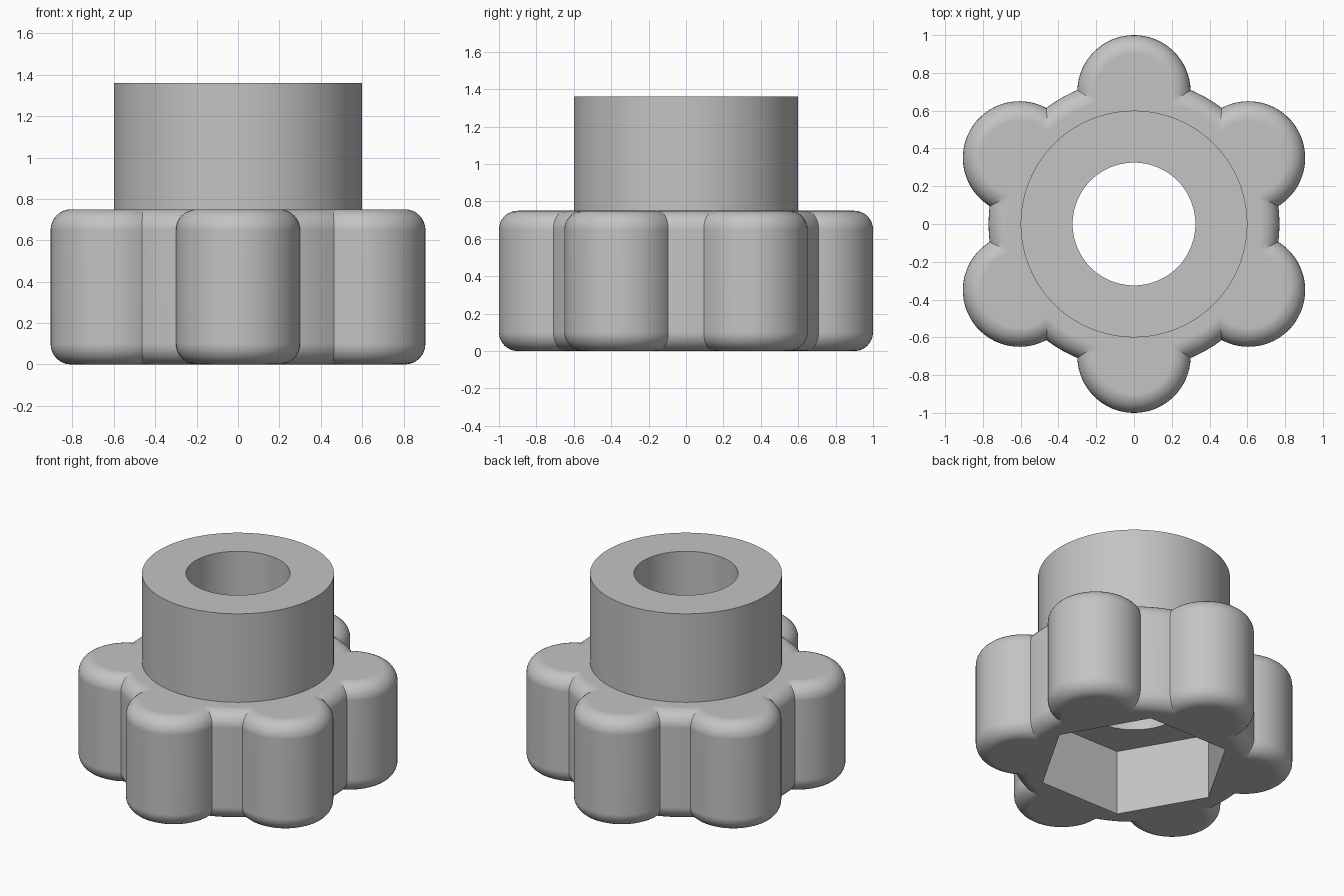
import bpy, bmesh
from math import sin, cos, acos, atan2, pi, radians

if "Cube" in bpy.data.objects:
    bpy.data.objects.remove(bpy.data.objects["Cube"])

LOBES = 6
LOBE_DIST, LOBE_R, CORE_R = 0.70, 0.30, 0.77
GRIP_H, FILLET = 0.75, 0.10
HUB_R, TOP_Z = 0.60, 1.36
BORE_R, HEX_R, HEX_DEPTH = 0.325, 0.607, 0.45

grey = bpy.data.materials.new("grey plastic")
grey.use_nodes = True
colour = (0.55, 0.55, 0.55, 1)
grey.diffuse_color = colour
grey.node_tree.nodes["Principled BSDF"].inputs["Base Color"].default_value = colour


def outline(inset):
    """Lobed outline, drawn inwards by the inset, as exact lobe and core arcs."""
    core, lobe = CORE_R - inset, LOBE_R - inset
    a = acos((core**2 + LOBE_DIST**2 - lobe**2) / (2 * core * LOBE_DIST))
    swing = atan2(core * sin(a), core * cos(a) - LOBE_DIST)
    step, points = 2 * pi / LOBES, []
    for k in range(LOBES):
        mid = pi / 2 + k * step
        for i in range(33):
            t = mid + swing * (i / 16 - 1)
            points.append((LOBE_DIST * cos(mid) + lobe * cos(t),
                           LOBE_DIST * sin(mid) + lobe * sin(t)))
        for i in range(1, 8):
            t = mid + a + (step - 2 * a) * i / 8
            points.append((core * cos(t), core * sin(t)))
    return points


def make_grip():
    """Stack of outlines with rounded top and bottom rims."""
    arc = [radians(90 * i / 8) for i in range(9)]
    levels = [(FILLET * (1 - sin(t)), FILLET * (1 - cos(t))) for t in arc]
    levels += [(d, GRIP_H - z) for d, z in reversed(levels)]
    bm = bmesh.new()
    rings = [[bm.verts.new((x, y, z)) for x, y in outline(d)] for d, z in levels]
    for low, high in zip(rings, rings[1:]):
        for i in range(len(low)):
            j = (i + 1) % len(low)
            bm.faces.new((low[i], low[j], high[j], high[i]))
    bm.faces.new(rings[0][::-1])
    bm.faces.new(rings[-1])
    bmesh.ops.recalc_face_normals(bm, faces=bm.faces)
    mesh = bpy.data.meshes.new("lobed_knob")
    bm.to_mesh(mesh)
    bm.free()
    obj = bpy.data.objects.new("lobed_knob", mesh)
    bpy.context.collection.objects.link(obj)
    return obj


def prism(name, sides, radius, z0, z1, turn=0):
    bpy.ops.mesh.primitive_cylinder_add(vertices=sides, radius=radius, depth=z1 - z0,
                                        location=(0, 0, (z0 + z1) / 2),
                                        rotation=(0, 0, turn))
    obj = bpy.context.object
    obj.name = name
    obj.data.materials.append(grey)
    return obj


def combine(target, tool, operation):
    mod = target.modifiers.new(operation, "BOOLEAN")
    mod.operation, mod.object, mod.solver = operation, tool, "EXACT"
    bpy.context.view_layer.objects.active = target
    bpy.ops.object.modifier_apply(modifier=mod.name)
    bpy.data.objects.remove(tool)


knob = make_grip()
knob.data.materials.append(grey)

# Hub, through bore and hexagonal nut pocket (corners point at the lobes)
combine(knob, prism("hub", 128, HUB_R, GRIP_H / 2, TOP_Z), "UNION")
combine(knob, prism("bore", 96, BORE_R, -0.2, TOP_Z + 0.2), "DIFFERENCE")
combine(knob, prism("nut_pocket", 6, HEX_R, -0.2, HEX_DEPTH, pi / 2), "DIFFERENCE")

# Smooth curves, crisp edges, flat caps
bpy.ops.object.select_all(action="DESELECT")
knob.select_set(True)
bpy.context.view_layer.objects.active = knob
bpy.ops.object.shade_smooth_by_angle(angle=radians(25))
weighted = knob.modifiers.new("flat_caps", "WEIGHTED_NORMAL")
weighted.keep_sharp = True
